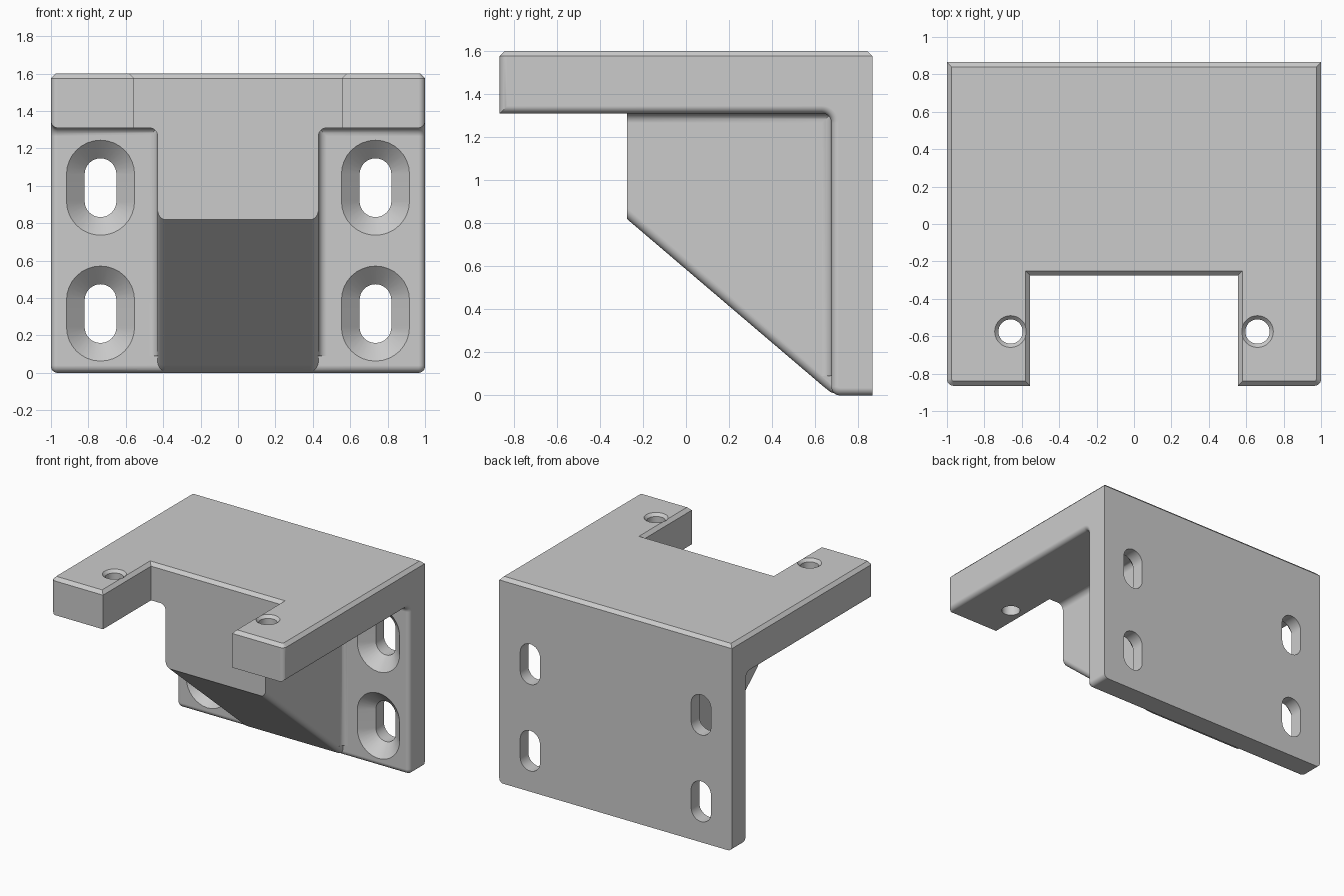
import bpy
import bmesh
from math import sin, cos, pi, radians
from mathutils import Vector

if "Cube" in bpy.data.objects:
    bpy.data.objects.remove(bpy.data.objects["Cube"], do_unlink=True)

BACK, FACE, NOTCH_Y = 0.865, 0.675, -0.275   # depth planes
TOP, UNDER = 1.6, 1.31                       # shelf top and underside
FILLET = 0.045
RIB = 0.43                                   # half width of the rib

grey = bpy.data.materials.new("plain_grey")
grey.use_nodes = True
grey.diffuse_color = (0.6, 0.6, 0.6, 1)
grey.node_tree.nodes["Principled BSDF"].inputs["Base Color"].default_value = (0.6, 0.6, 0.6, 1)


def arc(cu, cv, r, start, end, steps=8):
    """Points on a circular arc, angles in degrees."""
    angles = [radians(start + (end - start) * i / steps) for i in range(steps + 1)]
    return [(cu + r * cos(a), cv + r * sin(a)) for a in angles]


def loft(name, rings):
    """Closed solid through equal-length rings of points."""
    bm = bmesh.new()
    loops = [[bm.verts.new(p) for p in ring] for ring in rings]
    bm.faces.new(loops[0])
    bm.faces.new(loops[-1])
    n = len(loops[0])
    for a, b in zip(loops, loops[1:]):
        for i in range(n):
            j = (i + 1) % n
            bm.faces.new((a[i], a[j], b[j], b[i]))
    bmesh.ops.recalc_face_normals(bm, faces=bm.faces)
    mesh = bpy.data.meshes.new(name)
    bm.to_mesh(mesh)
    bm.free()
    mesh.materials.append(grey)
    obj = bpy.data.objects.new(name, mesh)
    bpy.context.collection.objects.link(obj)
    return obj


def prism(name, profile, axis, lo, hi):
    """Extrude a 2D profile along an axis."""
    place = {"x": lambda u, v, t: (t, u, v),
             "y": lambda u, v, t: (u, t, v),
             "z": lambda u, v, t: (u, v, t)}[axis]
    return loft(name, [[place(u, v, t) for u, v in profile] for t in (lo, hi)])


def bevel(obj, rule, width, segments):
    """Bevel the edges that satisfy rule(edge, a, b)."""
    bm = bmesh.new()
    bm.from_mesh(obj.data)
    edges = [e for e in bm.edges if rule(e, e.verts[0].co, e.verts[1].co)]
    bmesh.ops.bevel(bm, geom=edges, offset=width, segments=segments,
                    profile=0.5, affect="EDGES")
    bm.to_mesh(obj.data)
    bm.free()


def boolean(obj, other, operation):
    mod = obj.modifiers.new("boolean", "BOOLEAN")
    mod.operation, mod.object, mod.solver = operation, other, "EXACT"
    bpy.context.view_layer.objects.active = obj
    bpy.ops.object.modifier_apply(modifier=mod.name)
    bpy.data.objects.remove(other, do_unlink=True)


def on_cap(a, b, x):
    return abs(abs(a.x) - x) < 1e-4 and abs(a.x - b.x) < 1e-4


# Shelf and wall plate as one angle profile
angle = [(BACK, 0), (BACK, TOP), (-BACK, TOP), (-BACK, UNDER)]
angle += arc(FACE - FILLET, UNDER - FILLET, FILLET, 90, 0)
angle += arc(FACE + 0.04, 0.04, 0.04, 180, 270)
bracket = prism("bracket", angle, "x", -1, 1)
bevel(bracket, lambda e, a, b: on_cap(a, b, 1) and min(a.y, b.y) < BACK - 0.01
      and min(a.z, b.z) < TOP - 0.01, 0.035, 6)

# Sloping rib with rounded lower sides
slope = [(-0.35, 1.4), (-0.35, 0.884), (0.64, 0.04), (0.67, 0.016),
         (0.71, 0.003), (0.8, 0.003), (0.8, 1.4)]
rib = prism("rib", slope, "x", -RIB, RIB)
bevel(rib, lambda e, a, b: on_cap(a, b, RIB) and max(a.z, b.z) < 0.9, 0.04, 6)
boolean(bracket, rib, "UNION")

# Fillets where the rib meets the shelf and the wall plate
for side in (-1, 1):
    for axis, corner, lo, hi in (("y", UNDER, -0.35, 0.7), ("z", FACE, 0.09, 1.4)):
        base = corner - FILLET
        cove = arc(RIB + FILLET, base, FILLET, 90, 180)
        cove += [(RIB - 0.03, base), (RIB - 0.03, corner + 0.02),
                 (RIB + FILLET, corner + 0.02)]
        strip = prism("fillet", [(side * u, v) for u, v in cove], axis, lo, hi)
        boolean(bracket, strip, "UNION")

# Front notch, flush with the front of the rib
w = 0.555
notch = prism("notch", [(-w, -1), (w, -1), (w, NOTCH_Y), (-w, NOTCH_Y)], "z", 0.5, 2)
boolean(bracket, notch, "DIFFERENCE")

# Clean the mesh, then chamfer the rim of the top face
bm = bmesh.new()
bm.from_mesh(bracket.data)
bmesh.ops.remove_doubles(bm, verts=bm.verts, dist=1e-5)
bmesh.ops.dissolve_limit(bm, angle_limit=0.01, verts=bm.verts, edges=bm.edges)
bm.to_mesh(bracket.data)
bm.free()
bevel(bracket, lambda e, a, b: min(a.z, b.z) > TOP - 1e-3
      and e.calc_face_angle(0) > 0.5, 0.025, 1)


def slot_ring(x, z, y, r, half):
    """Upright rounded slot outline at depth y."""
    outline = arc(x, z + half, r, 0, 180, 16) + arc(x, z - half, r, 180, 360, 16)
    return [(u, y, v) for u, v in outline]


def round_ring(x, y, z, r):
    return [(x + r * cos(2 * pi * i / 32), y + r * sin(2 * pi * i / 32), z)
            for i in range(32)]


for side in (-1, 1):
    # Countersunk slots through the wall plate
    for z in (0.317, 0.99):
        steps = ((0.6, 0.182), (FACE, 0.182), (0.765, 0.085), (1, 0.085))
        slot = loft("slot", [slot_ring(side * 0.735, z, y, r, 0.072) for y, r in steps])
        boolean(bracket, slot, "DIFFERENCE")
    # Chamfered screw holes through the shelf arms
    steps = ((1, 0.065), (TOP - 0.022, 0.065), (TOP, 0.085), (1.7, 0.085))
    hole = loft("hole", [round_ring(side * 0.66, -0.575, z, r) for z, r in steps])
    boolean(bracket, hole, "DIFFERENCE")

# Smooth the rounded edges and keep the flats flat
bpy.ops.object.select_all(action="DESELECT")
bracket.select_set(True)
bpy.context.view_layer.objects.active = bracket
bpy.ops.object.shade_smooth_by_angle(angle=radians(30))
weighted = bracket.modifiers.new("flat_faces", "WEIGHTED_NORMAL")
weighted.keep_sharp = True
